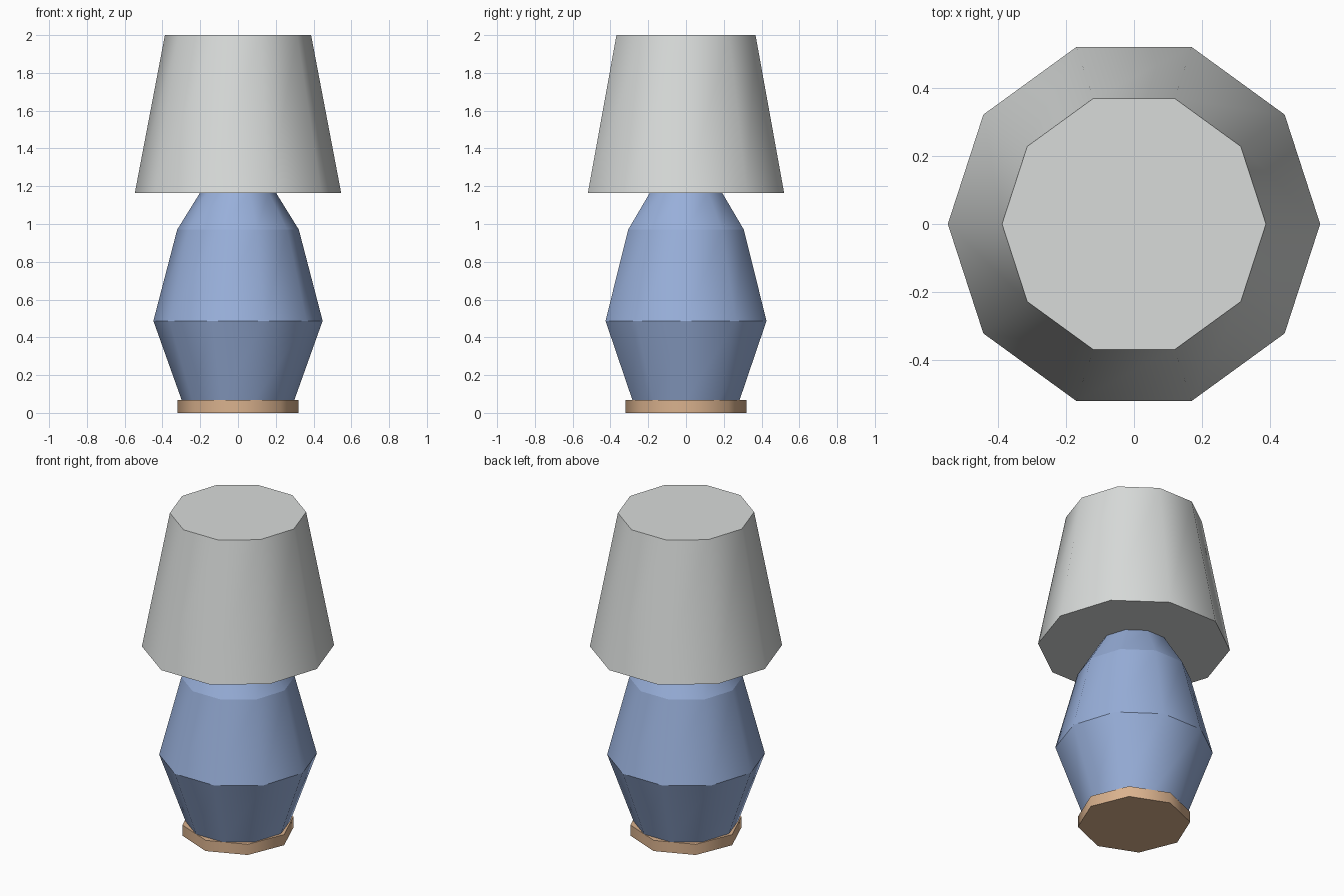
import bpy, bmesh, math

if "Cube" in bpy.data.objects:
    bpy.data.objects.remove(bpy.data.objects["Cube"])


def material(name, color):
    m = bpy.data.materials.new(name)
    m.diffuse_color = (*color, 1.0)
    m.use_nodes = True
    m.node_tree.nodes["Principled BSDF"].inputs["Base Color"].default_value = m.diffuse_color
    return m


def lathe(name, profile, sides, mat):
    """Closed faceted solid from (radius, z) rings, smooth around, crisp at each ring."""
    bm = bmesh.new()
    rings = []
    for r, z in profile:
        rings.append([bm.verts.new((r * math.cos(math.tau * i / sides),
                                    r * math.sin(math.tau * i / sides), z))
                      for i in range(sides)])
    for low, high in zip(rings, rings[1:]):
        for i in range(sides):
            j = (i + 1) % sides
            bm.faces.new((low[i], low[j], high[j], high[i])).smooth = True
    bm.faces.new(rings[0][::-1])
    bm.faces.new(rings[-1])
    for e in bm.edges:
        e.smooth = abs(e.verts[0].co.z - e.verts[1].co.z) > 1e-4
    mesh = bpy.data.meshes.new(name)
    bm.to_mesh(mesh)
    bm.free()
    mesh.materials.append(mat)
    obj = bpy.data.objects.new(name, mesh)
    bpy.context.collection.objects.link(obj)
    return obj


wood = material("light wood", (0.70, 0.445, 0.27))
blue = material("soft blue", (0.314, 0.43, 0.70))
white = material("off white", (0.69, 0.71, 0.70))

# Octagonal foot
lathe("foot", [(0.32, 0.0), (0.32, 0.067)], 8, wood)

# Ten-sided body, widest below the middle
lathe("lamp_body", [(0.298, 0.067), (0.448, 0.487), (0.322, 0.97), (0.20, 1.167)], 10, blue)

# Tapered closed shade
lathe("lamp_shade", [(0.546, 1.165), (0.387, 2.0)], 10, white)
